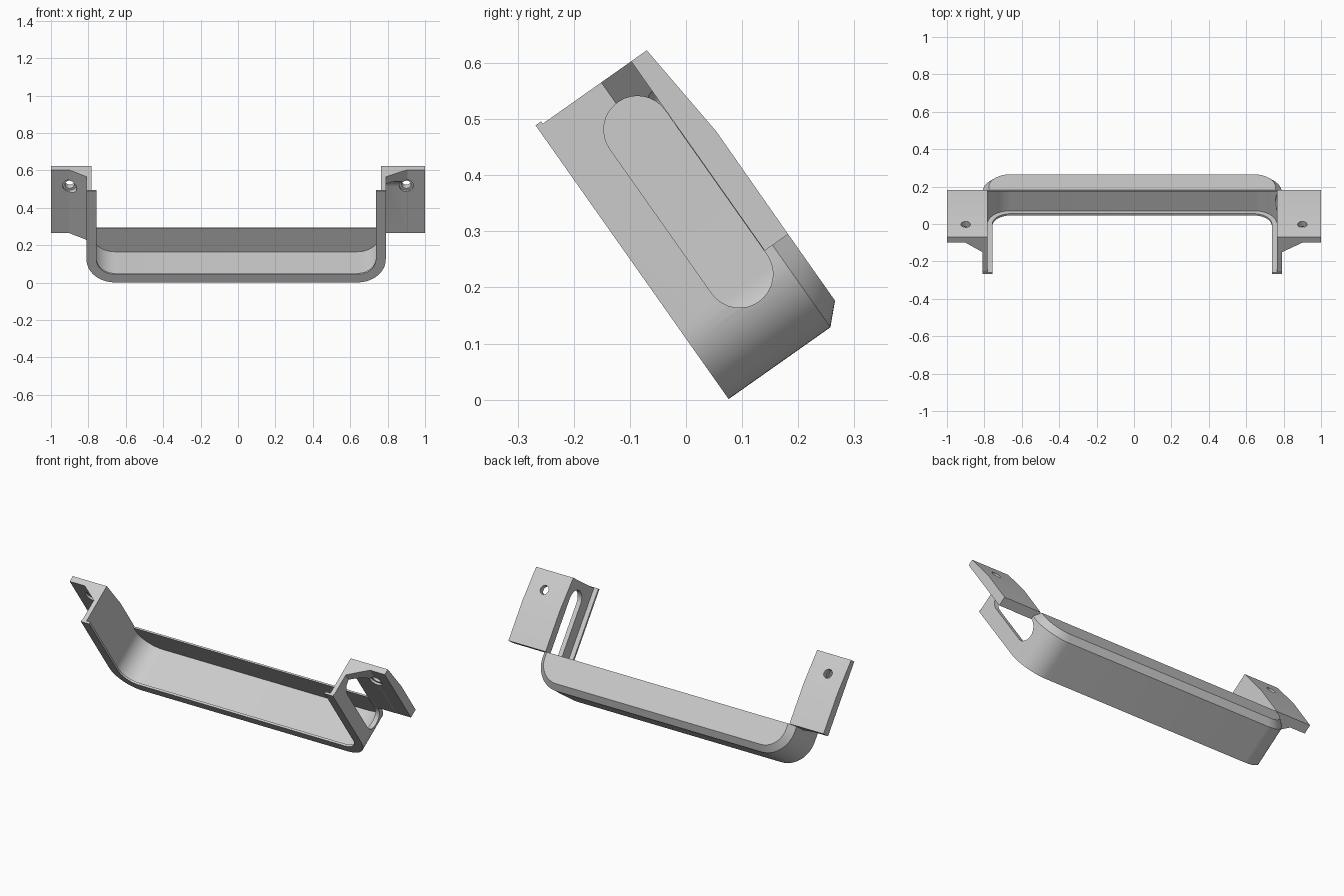
import bpy, bmesh, math
from mathutils import Matrix, Vector

if "Cube" in bpy.data.objects:
    bpy.data.objects.remove(bpy.data.objects["Cube"], do_unlink=True)

# Parts are built upright (x across, y back, z along the legs), then tilted
TILT = Matrix.Translation((0, 0.076, 0.001)) @ Matrix.Rotation(math.radians(35.2), 4, 'X')
SHIFT = -0.01          # tray sits slightly off centre
HALF, RADIUS = 0.80, 0.15
WALL, RIM = 0.026, 0.053
TOP, LOW = 0.592, 0.179

grey = bpy.data.materials.new("plain_grey")
grey.use_nodes = True
colour = (0.6, 0.6, 0.6, 1)
grey.diffuse_color = colour
grey.node_tree.nodes["Principled BSDF"].inputs["Base Color"].default_value = colour


def finish(name, bm):
    bmesh.ops.recalc_face_normals(bm, faces=bm.faces)
    mesh = bpy.data.meshes.new(name)
    bm.transform(TILT)
    bm.to_mesh(mesh)
    bm.free()
    mesh.materials.append(grey)
    ob = bpy.data.objects.new(name, mesh)
    bpy.context.collection.objects.link(ob)
    return ob


def u_path(inset, depth, top, steps=16):
    """U outline, open at the top, moved inward by inset."""
    r, cx = RADIUS - inset, HALF - RADIUS
    pts = [(-HALF + inset, top)]
    for side, start in ((-1, math.pi), (1, 1.5 * math.pi)):
        for i in range(steps + 1):
            a = start + i / steps * math.pi / 2
            pts.append((side * cx + r * math.cos(a), RADIUS + r * math.sin(a)))
    pts.append((HALF - inset, top))
    return [Vector((x + SHIFT, depth, z)) for x, z in pts]


def loft(name, sections, top, cyclic):
    """Sweep (inset, depth) sections along the U; close ends or faces."""
    bm = bmesh.new()
    rings = [[bm.verts.new(p) for p in u_path(d, w, top)] for d, w in sections]
    pairs = list(zip(rings, rings[1:] + rings[:1]))
    for a, b in pairs if cyclic else pairs[:-1]:
        for i in range(len(a) - 1):
            bm.faces.new((a[i], a[i + 1], b[i + 1], b[i]))
    if cyclic:
        bm.faces.new([r[0] for r in rings])
        bm.faces.new([r[-1] for r in rings])
    else:
        bm.faces.new(rings[0])
        bm.faces.new(rings[-1])
        bm.faces.new([r[0] for r in rings] + [r[-1] for r in reversed(rings)])
    return finish(name, bm)


def prism(name, points, offset):
    """Extrude a flat polygon by an offset."""
    bm = bmesh.new()
    face = bm.faces.new([bm.verts.new(p) for p in points])
    out = bmesh.ops.extrude_face_region(bm, geom=[face], use_keep_orig=True)
    moved = [v for v in out["geom"] if isinstance(v, bmesh.types.BMVert)]
    bmesh.ops.translate(bm, verts=moved, vec=offset)
    return finish(name, bm)


def disc(x, y, z, r, n=32):
    return [(x + r * math.cos(i * math.tau / n), y, z + r * math.sin(i * math.tau / n))
            for i in range(n)]


def cut(targets, cutter):
    for ob in targets:
        mod = ob.modifiers.new("cut", 'BOOLEAN')
        mod.operation, mod.solver, mod.object = 'DIFFERENCE', 'EXACT', cutter
        bpy.context.view_layer.objects.active = ob
        bpy.ops.object.modifier_apply(modifier=mod.name)
    bpy.data.objects.remove(cutter, do_unlink=True)


# Tray: U wall, front lip, and chamfered shallow back
wall = loft("tray_wall", [(0, 0), (0, 0.222), (WALL, 0.222), (WALL, 0)], TOP, True)
lip = loft("front_lip", [(0, 0), (0, 0.012), (RIM, 0.012), (RIM, 0)], TOP + 0.005, True)
back = loft("tray_back", [(WALL, 0.247), (WALL, 0.222), (0, 0.222), (0.034, 0.256)], LOW, False)
parts = [wall, lip, back]

# Mounting plates with corner wedges
wedges = {}
for side, label in ((1, "left"), (-1, "right")):
    outer = side * HALF + SHIFT
    inner = outer - side * WALL
    profile = [(0.205, LOW), (0.256, LOW), (0.257, 0.402), (0.239, TOP), (0.205, TOP)]
    plate = prism(label + "_plate", [(inner, y, z) for y, z in profile], (side - inner, 0, 0))
    x_in, x_out = outer - side * 0.005, side * 0.905
    wedge = prism(label + "_wedge",
                  [(x_in, 0.137, LOW), (x_in, 0.21, LOW), (x_out, 0.21, LOW), (x_out, 0.205, LOW)],
                  (0, 0, TOP - LOW))
    wedges[side] = wedge
    parts += [plate, wedge]
    # Screw hole and its wider recess
    cut([plate], prism("hole_cutter", disc(side * 0.9, 0.1, 0.488, 0.025), (0, 0.3, 0)))
    cut([plate, wedge], prism("recess_cutter", disc(side * 0.9, 0.1, 0.488, 0.038), (0, 0.116, 0)))

# Long round-ended slot through the left leg only
slot = []
for centre, start in ((0.486, 0), (0.171, math.pi)):
    for i in range(17):
        a = start + i * math.pi / 16
        slot.append((0.7, 0.144 + 0.06 * math.cos(a), centre + 0.06 * math.sin(a)))
cut([wall, wedges[1]], prism("slot_cutter", slot, (0.29, 0, 0)))

# Smooth the curved surfaces, keep the edges crisp
bpy.ops.object.select_all(action='DESELECT')
for ob in parts:
    ob.select_set(True)
bpy.context.view_layer.objects.active = wall
bpy.ops.object.shade_smooth_by_angle(angle=math.radians(25))
